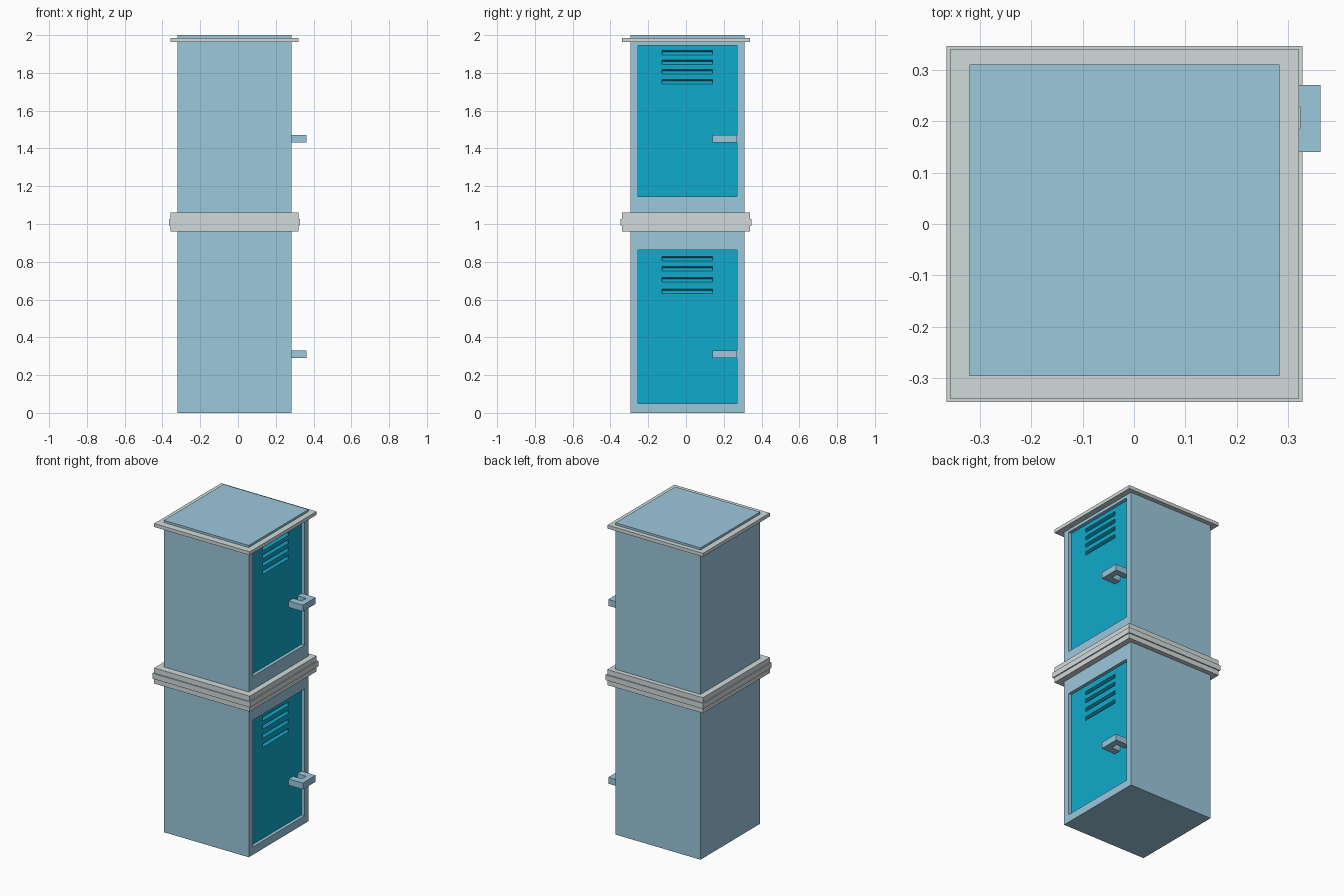
import bpy, bmesh

if "Cube" in bpy.data.objects:
    bpy.data.objects.remove(bpy.data.objects["Cube"])


def material(name, rgb):
    m = bpy.data.materials.new(name)
    m.diffuse_color = (*rgb, 1)
    m.use_nodes = True
    m.node_tree.nodes["Principled BSDF"].inputs["Base Color"].default_value = m.diffuse_color
    return m


BODY = material("pale_blue", (0.33, 0.58, 0.72))
DOOR = material("bright_blue", (0.005, 0.40, 0.60))
TRIM = material("light_trim", (0.64, 0.71, 0.70))

X0, X1, Y0, Y1 = -0.32, 0.283, -0.295, 0.31   # body footprint
DOOR_X = 0.262                                # recessed door surface


def finish(bm, name, mat):
    bmesh.ops.recalc_face_normals(bm, faces=bm.faces)
    me = bpy.data.meshes.new(name)
    bm.to_mesh(me)
    bm.free()
    me.materials.append(mat)
    ob = bpy.data.objects.new(name, me)
    bpy.context.collection.objects.link(ob)
    return ob


def prism(name, pts, vec, mat):
    """Extrude a closed outline of 3D points along vec."""
    bm = bmesh.new()
    face = bm.faces.new([bm.verts.new(p) for p in pts])
    ext = bmesh.ops.extrude_face_region(bm, geom=[face], use_keep_orig=True)
    bmesh.ops.translate(bm, vec=vec,
                        verts=[v for v in ext["geom"] if isinstance(v, bmesh.types.BMVert)])
    return finish(bm, name, mat)


def box(name, x0, x1, y0, y1, z0, z1, mat):
    return prism(name, [(x0, y0, z0), (x1, y0, z0), (x1, y1, z0), (x0, y1, z0)],
                 (0, 0, z1 - z0), mat)


def ring(name, profile, mat):
    """Rectangular moulding: profile of (half size or None for body wall, z)."""
    bm = bmesh.new()
    loops = []
    for h, z in profile:
        a, b, c, d = (X0, X1, Y0, Y1) if h is None else (-0.0185 - h, -0.0185 + h, -h, h)
        loops.append([bm.verts.new(p) for p in ((a, c, z), (b, c, z), (b, d, z), (a, d, z))])
    for p, q in zip(loops, loops[1:]):
        for i in range(4):
            j = (i + 1) % 4
            bm.faces.new((p[i], p[j], q[j], q[i]))
    return finish(bm, name, mat)


def cut(target, cutters):
    for c in cutters:
        c.hide_render = True
        mod = target.modifiers.new("cut", 'BOOLEAN')
        mod.operation, mod.solver, mod.object = 'DIFFERENCE', 'EXACT', c
        bpy.context.view_layer.objects.active = target
        bpy.ops.object.modifier_apply(modifier=mod.name)
        bpy.data.objects.remove(c)


# door layout: name, bottom, top, handle bottom, louvre tops
DOORS = [
    ("upper", 1.145, 1.945, 1.431, [1.922, 1.872, 1.822, 1.77]),
    ("lower", 0.05, 0.863, 0.29, [0.831, 0.779, 0.720, 0.661]),
]

# cabinet body with two door recesses
body = box("cabinet_body", X0, X1, Y0, Y1, 0, 2, BODY)
cut(body, [box("recess", DOOR_X - 0.025, 0.4, -0.253, 0.27, z0, z1, BODY)
           for _, z0, z1, _, _ in DOORS])

for name, z0, z1, hz, slots in DOORS:
    # door panel with sloped ventilation louvres
    door = box(name + "_door", DOOR_X - 0.025, DOOR_X, -0.253, 0.27, z0, z1, DOOR)
    cut(door, [prism("slot", [(DOOR_X + 0.01, -0.127, t), (DOOR_X - 0.02, -0.127, t - 0.012),
                              (DOOR_X, -0.127, t - 0.028), (DOOR_X + 0.01, -0.127, t - 0.028)],
                     (0, 0.267, 0), DOOR) for t in slots])
    # U-shaped handle
    prism(name + "_handle",
          [(DOOR_X, 0.14, hz), (0.362, 0.14, hz), (0.362, 0.27, hz), (DOOR_X, 0.27, hz),
           (DOOR_X, 0.228, hz), (0.323, 0.228, hz), (0.323, 0.185, hz), (DOOR_X, 0.185, hz)],
          (0, 0, 0.041), BODY)

# stepped middle band and top rim
ring("middle_band", [(None, 0.96), (0.339, 0.96), (0.339, 0.992), (0.346, 0.992),
                     (0.346, 1.027), (0.339, 1.027), (0.339, 1.06), (None, 1.06)], TRIM)
ring("top_rim", [(None, 1.964), (0.339, 1.964), (0.339, 1.986), (None, 1.986)], TRIM)
